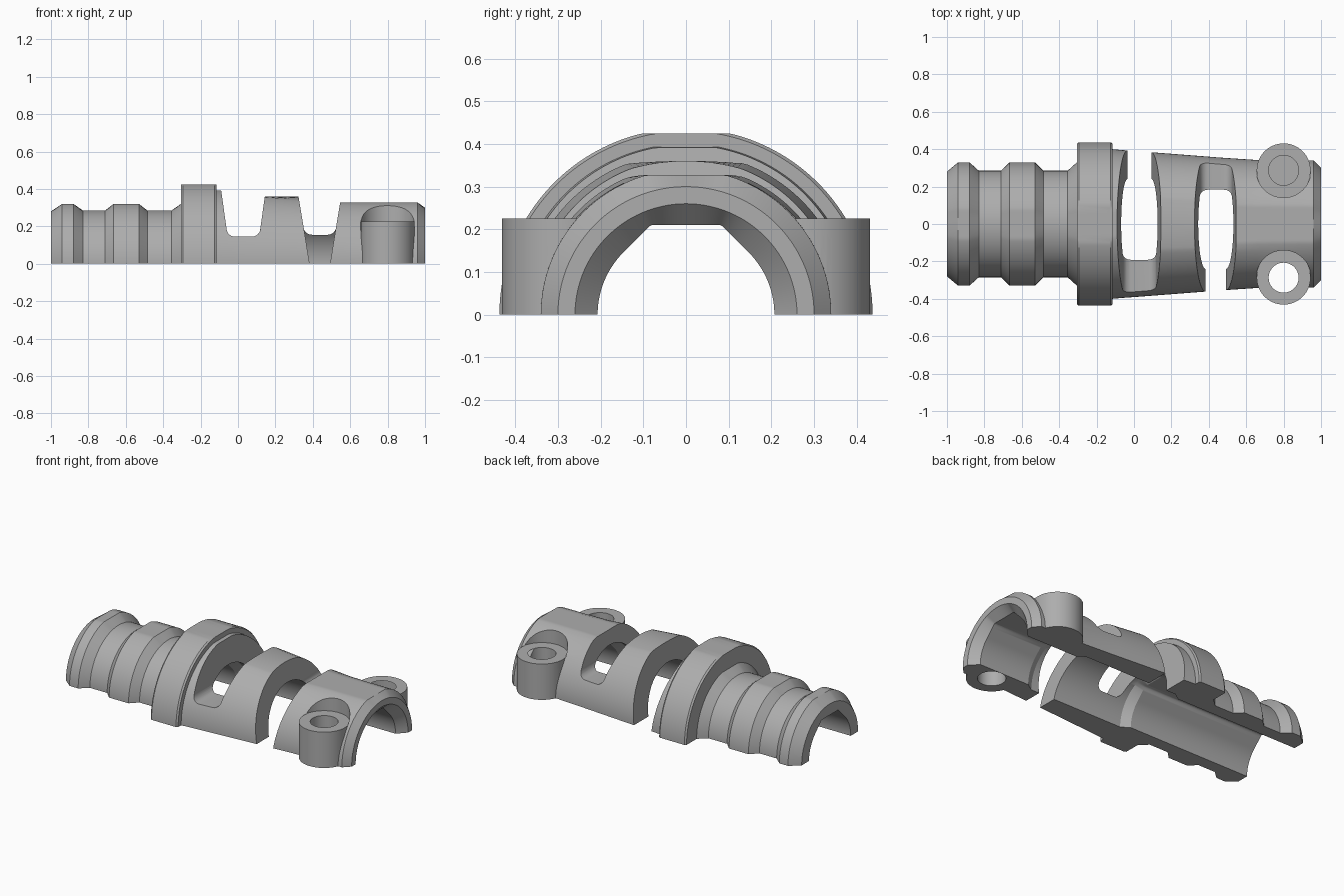
import bpy, bmesh
from math import sin, cos, pi, radians

if "Cube" in bpy.data.objects:
    bpy.data.objects.remove(bpy.data.objects["Cube"], do_unlink=True)

grey = bpy.data.materials.new("plain grey")
grey.use_nodes = True
grey.diffuse_color = (0.42, 0.42, 0.42, 1)
grey.node_tree.nodes["Principled BSDF"].inputs["Base Color"].default_value = grey.diffuse_color
SEGS = 96


def make(name, bm):
    bmesh.ops.recalc_face_normals(bm, faces=bm.faces)
    mesh = bpy.data.meshes.new(name)
    bm.to_mesh(mesh)
    bm.free()
    mesh.materials.append(grey)
    obj = bpy.data.objects.new(name, mesh)
    bpy.context.collection.objects.link(obj)
    return obj


def loft(name, sections):
    """Skin equal-length closed sections and cap both ends."""
    bm = bmesh.new()
    rings = [[bm.verts.new(p) for p in s] for s in sections]
    n = len(rings[0])
    for a, b in zip(rings, rings[1:]):
        for i in range(n):
            j = (i + 1) % n
            bm.faces.new((a[i], a[j], b[j], b[i]))
    bm.faces.new(rings[0])
    bm.faces.new(rings[-1])
    return make(name, bm)


def arch(x, radius_at, top, drop):
    """Half-round section at x, flattened at the top, with a straight skirt."""
    pts = [(x, radius_at(0), -drop)]
    for i in range(SEGS + 1):
        a = pi * i / SEGS
        r = radius_at(a)
        pts.append((x, r * cos(a), min(r * sin(a), top)))
    return pts + [(x, -radius_at(0), -drop)]


def cylinder(name, x, y, r, z0, z1):
    bm = bmesh.new()
    bmesh.ops.create_cone(bm, cap_ends=True, segments=64, radius1=r, radius2=r, depth=z1 - z0)
    bmesh.ops.translate(bm, verts=bm.verts, vec=(x, y, (z0 + z1) / 2))
    return make(name, bm)


def combine(target, tool, operation):
    mod = target.modifiers.new("combine", "BOOLEAN")
    mod.operation = operation
    mod.solver = "EXACT"
    mod.object = tool
    tool.hide_render = True
    bpy.context.view_layer.objects.active = target
    bpy.ops.object.modifier_apply(modifier=mod.name)
    bpy.data.objects.remove(tool, do_unlink=True)


# Outer shell: station x, radius, height of the top flat
outer = [
    (-1, .28, .32), (-.94, .33, .32), (-.88, .33, .32), (-.83, .285, .32),
    (-.71, .285, .32), (-.665, .33, .32), (-.53, .33, .32), (-.485, .285, .32),
    (-.355, .285, .32), (-.305, .33, .32), (-.305, .43, .425), (-.295, .437, .425),
    (-.125, .437, .425), (-.115, .43, .425), (-.115, .4, .393), (-.06, .395, .39),
    (.05, .387, .36), (.4, .36, .36), (.45, .356, .327), (.66, .342, .327),
    (.96, .34, .327), (1, .3, .3),
]
shell = loft("half_shell", [arch(x, lambda a, r=r: r, top, .05) for x, r, top in outer])

# Bolt bosses with a flat seat cut into the shell above them
for side in (1, -1):
    combine(shell, cylinder("boss", .8, side * .287, .144, -.05, .26), "UNION")
    combine(shell, cylinder("boss_seat", .8, side * .287, .146, .225, .6), "DIFFERENCE")


# Bore: narrow ends have a sloped roof, the middle chamber is round
def bore_radius(r, roofed):
    def at(a):
        off = abs(a - pi / 2)
        return r / cos(pi / 4 - off) if roofed and off < pi / 4 else r
    return at


bore = [(-1.1, .207, 1), (-.15, .207, 1), (-.1, .24, 0), (.55, .24, 0),
        (.6, .207, 1), (.95, .207, 1), (1, .26, 0), (1.05, .315, 0)]
combine(shell, loft("bore", [arch(x, bore_radius(r, roof), .21 if roof else 1, .1)
                             for x, r, roof in bore]), "DIFFERENCE")

for side in (1, -1):
    combine(shell, cylinder("bolt_hole", .8, side * .287, .08, -.2, .6), "DIFFERENCE")


# Tapered slots: rounded floor on one side, open through the other side
def slot(left, right, slope, floor, open_side):
    def wall(z):
        return left - slope * z, right + slope * z

    def prism(profile, y0, y1):
        return loft("slot", [[(x, y, z) for x, z in profile] for y in (y0, y1)])

    (l0, r0), (l1, r1) = wall(-.1), wall(.6)
    combine(shell, prism([(l0, -.1), (r0, -.1), (r1, .6), (l1, .6)], 0, open_side * .6),
            "DIFFERENCE")
    c = .045
    lf, rf = wall(floor + c)
    angles = [radians(90 * i / 8) for i in range(9)]
    low = [(lf + c - c * cos(a), floor + c - c * sin(a)) for a in angles]
    low += [(rf - c + c * sin(a), floor + c - c * cos(a)) for a in angles]
    combine(shell, prism(low + [(r1, .6), (l1, .6)], open_side * .01, -open_side * .6),
            "DIFFERENCE")


slot(-.035, .093, .14, .145, 1)
slot(.383, .492, .165, .155, -1)

# Trim the split face level
bm = bmesh.new()
bmesh.ops.create_cube(bm, size=4)
bmesh.ops.translate(bm, verts=bm.verts, vec=(0, 0, -2))
combine(shell, make("trim", bm), "DIFFERENCE")

bpy.ops.object.select_all(action="DESELECT")
shell.select_set(True)
bpy.context.view_layer.objects.active = shell
bpy.ops.object.shade_smooth_by_angle(angle=radians(25))
